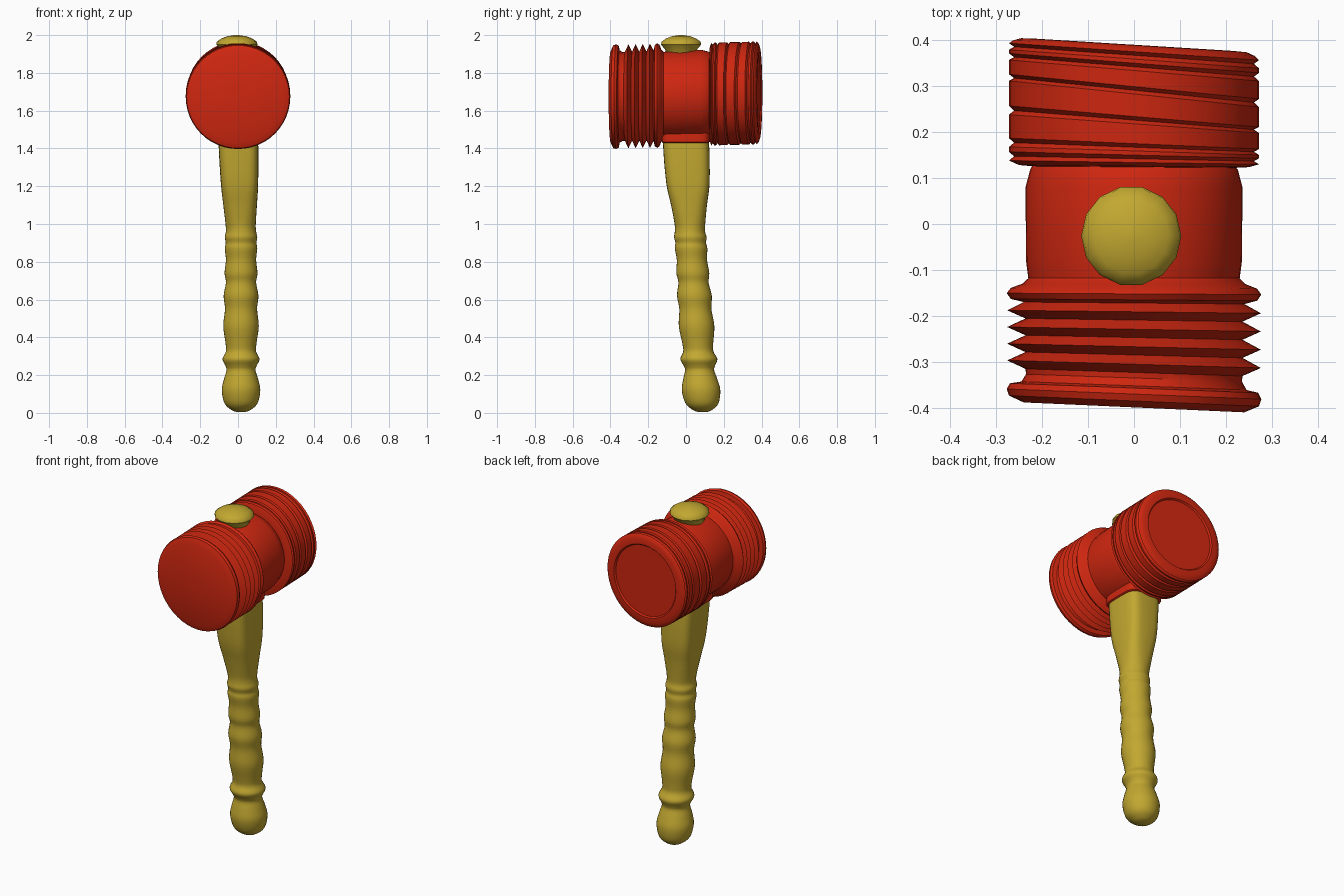
import bpy, bmesh, math

if "Cube" in bpy.data.objects:
    bpy.data.objects.remove(bpy.data.objects["Cube"])

def material(name, rgb):
    m = bpy.data.materials.new(name)
    m.diffuse_color = (*rgb, 1)
    m.use_nodes = True
    m.node_tree.nodes["Principled BSDF"].inputs["Base Color"].default_value = m.diffuse_color
    return m

RED = material("red", (0.62, 0.02, 0.005))
YELLOW = material("mustard yellow", (0.54, 0.39, 0.03))

def loft(name, rings, mat, angle):
    """Skin a list of equally long point rings and cap both ends."""
    bm = bmesh.new()
    vs = [[bm.verts.new(p) for p in r] for r in rings]
    n = len(vs[0])
    for a, b in zip(vs, vs[1:]):
        for i in range(n):
            j = (i + 1) % n
            bm.faces.new((a[i], a[j], b[j], b[i]))
    bm.faces.new(vs[0][::-1])
    bm.faces.new(vs[-1])
    bmesh.ops.recalc_face_normals(bm, faces=bm.faces)
    me = bpy.data.meshes.new(name)
    bm.to_mesh(me)
    bm.free()
    ob = bpy.data.objects.new(name, me)
    bpy.context.collection.objects.link(ob)
    me.materials.append(mat)
    bpy.ops.object.select_all(action='DESELECT')
    bpy.context.view_layer.objects.active = ob
    ob.select_set(True)
    bpy.ops.object.shade_smooth_by_angle(angle=math.radians(angle))

def section(z, cx, cy, rx, ry, e=2, n=32):
    """Horizontal superellipse ring; a larger e makes it squarer."""
    pts = []
    for i in range(n):
        c, s = math.cos(2 * math.pi * i / n), math.sin(2 * math.pi * i / n)
        pts.append((cx + rx * math.copysign(abs(c) ** (2 / e), c),
                    cy + ry * math.copysign(abs(s) ** (2 / e), s), z))
    return pts

def smooth_rows(rows, steps=4):
    """Catmull-Rom interpolation through table rows."""
    p = [rows[0]] + rows + [rows[-1]]
    out = []
    for a, b, c, d in zip(p, p[1:], p[2:], p[3:]):
        for k in range(steps):
            t = k / steps
            out.append([0.5 * (2*q + (r-o)*t + (2*o-5*q+4*r-s)*t*t + (3*q-o-3*r+s)*t**3)
                        for o, q, r, s in zip(a, b, c, d)])
    return out + [rows[-1]]

def slant(y):
    """How far each ring of the head leans across x."""
    if y < -.118:
        return .16 * (y + .118)
    if y < .124:
        return 0
    return -.11 + (.7 if y < .27 else .4) * abs(y - .27)

def head_ring(y, r, n=48):
    zc = 1.684 + .027 * y
    return [(r * math.cos(t), y + slant(y) * r * math.cos(t), zc + r * math.sin(t))
            for t in (2 * math.pi * i / n for i in range(n))]

# Head: front striking cap
head = [(-.398, .02), (-.399, .24), (-.385, .272), (-.37, .277), (-.357, .27), (-.352, .245), (-.335, .235)]
# Front bellows with sharp teeth
for i in range(4):
    y = -.305 + i * .038
    head += [(y - .018, .236), (y, .276)]
# Rounded bead and smooth barrel
head += [(-.172, .24), (-.165, .268), (-.152, .277), (-.14, .268), (-.13, .242), (-.118, .23),
         (-.08, .235), (.08, .236), (.118, .226), (.124, .222), (.126, .25)]
# Rear drum with shallow grooves
for y in (.142, .167, .226, .291, .342, .367):
    head += [(y - .008, .272), (y, .261), (y + .008, .272)]
# Rear rim and recessed face
head += [(.383, .262), (.389, .245), (.39, .215), (.381, .208), (.380, .02)]
loft("mallet_head", [head_ring(*p) for p in head], RED, 35)

# Square red socket under the head
socket = [(1.43, .108), (1.435, .115), (1.47, .115), (1.56, .11)]
loft("handle_socket", [section(z, 0, -.002, r, r + .013, 5) for z, r in socket], RED, 35)

# Grip: round, leaning back toward its foot; z and radius
grip = [(.004, .02), (.015, .05), (.05, .087), (.12, .102), (.18, .09), (.225, .077), (.25, .083),
        (.285, .098), (.325, .08), (.37, .082), (.46, .094), (.55, .085), (.62, .092), (.69, .08),
        (.74, .087), (.81, .08), (.87, .086), (.90, .081), (.93, .086), (.96, .08)]
rows = [(z, .016, .088 - .07 * z, r, r, 2) for z, r in grip]
# Neck: widens and turns square; z, radius in x, radius in y, squareness
neck = [(1.0, .08, .081, 2.2), (1.1, .089, .095, 2.9), (1.22, .099, .115, 3.7),
        (1.43, .105, .122, 4.2), (1.55, .10, .11, 4.2)]
rows += [(z, .014 * (1.5 - z) / .5, .048 * (1.43 - z), rx, ry, e) for z, rx, ry, e in neck]
loft("handle", [section(*r) for r in smooth_rows(rows)], YELLOW, 40)

# Domed handle end poking out of the top of the head
knob = [(1.88, .07), (1.925, .088), (1.95, .109), (1.965, .106), (1.982, .082), (1.994, .05), (2.0, .012)]
loft("top_knob", [section(z, -.006, -.026, r, r, 2, 14) for z, r in knob], YELLOW, 50)
